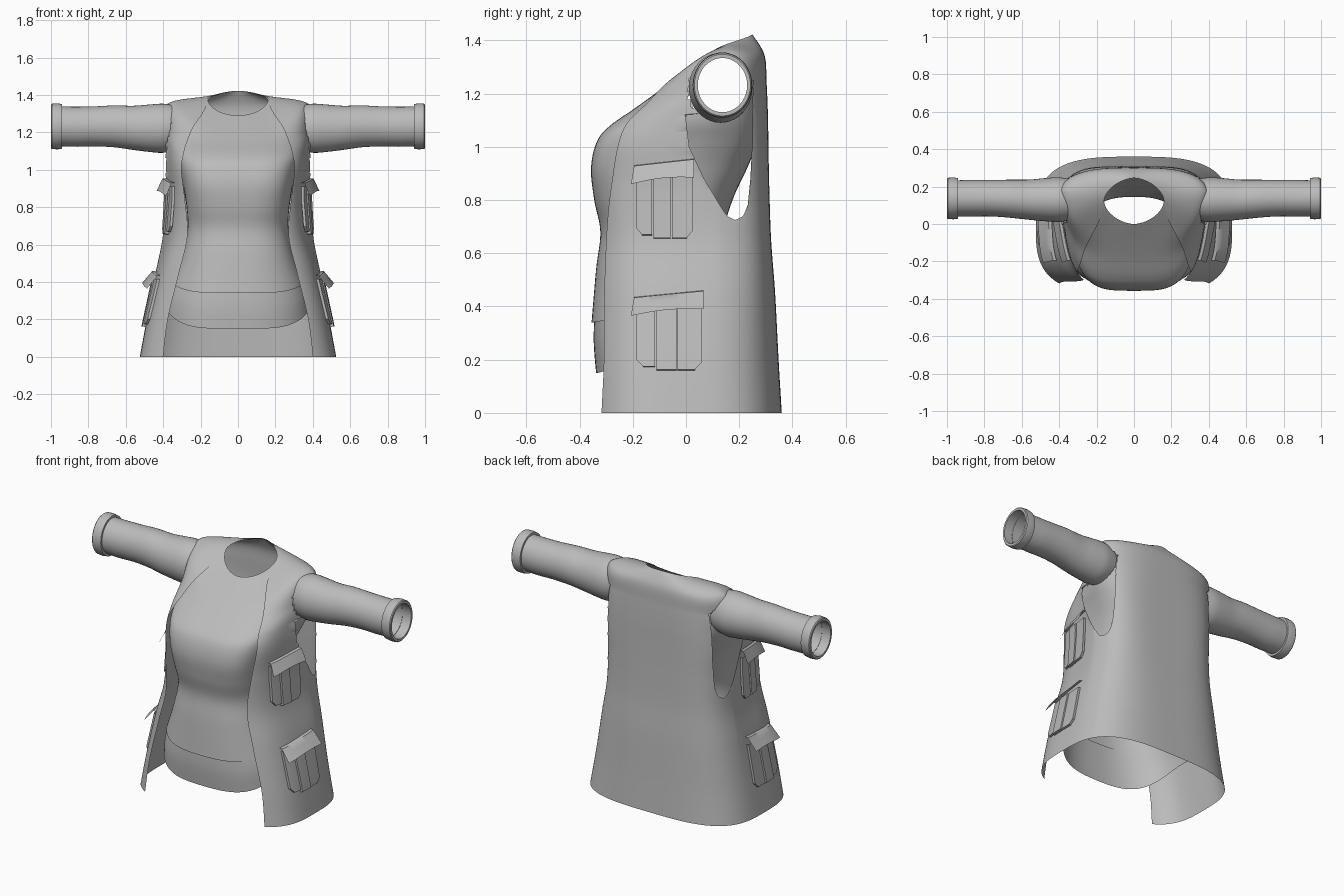
import bpy, bmesh, math

if "Cube" in bpy.data.objects:
    bpy.data.objects.remove(bpy.data.objects["Cube"])

mat = bpy.data.materials.new("grey_cloth")
mat.diffuse_color = (0.5, 0.5, 0.5, 1)
mat.use_nodes = True
mat.node_tree.nodes["Principled BSDF"].inputs["Base Color"].default_value = mat.diffuse_color


def lerp_table(table, t):
    """Piecewise linear lookup: rows are (key, value, value...)."""
    for a, b in zip(table, table[1:]):
        if a[0] <= t <= b[0]:
            k = (t - a[0]) / (b[0] - a[0])
            return [p + (q - p) * k for p, q in zip(a[1:], b[1:])]
    return list(table[0 if t < table[0][0] else -1][1:])


def smooth_rows(rows, steps):
    """Catmull-Rom resampling of section rows."""
    out = []
    for i in range(len(rows) - 1):
        p = [rows[max(0, min(len(rows) - 1, i + k))] for k in (-1, 0, 1, 2)]
        for s in range(steps):
            t = s / steps
            out.append([0.5 * (2 * b + (c - a) * t + (2 * a - 5 * b + 4 * c - d) * t * t
                               + (3 * b - a - 3 * c + d) * t ** 3) for a, b, c, d in zip(*p)])
    return out + [list(rows[-1])]


def narrowing(taper, v):
    """Width factor: the section gets narrower towards the front."""
    return 1 - taper * max(0, min(1, (.4 - v) / 1.4))


def ring_point(row, ang):
    """Rounded-box section; ang 0 = right side, -90 deg = front."""
    w, yf, zf, yb, zb, n, bump, taper = row[:8]
    c, s = math.cos(ang), math.sin(ang)
    x = math.copysign(abs(c) ** (2 / n), c)
    v = math.copysign(abs(s) ** (2 / n), s)
    return (w * x * narrowing(taper, v), (yf + yb) / 2 + (yb - yf) / 2 * v,
            zf + (zb - zf) * (v + 1) / 2 + bump * x * x * (1 - v * v))


def grid_mesh(points, closed):
    bm = bmesh.new()
    vs = [[bm.verts.new(p) for p in r] for r in points]
    m = len(vs[0])
    for a, b in zip(vs, vs[1:]):
        for j in range(m if closed else m - 1):
            k = (j + 1) % m
            bm.faces.new((a[j], a[k], b[k], b[j]))
    return bm


def finish(bm, name, angle=50):
    me = bpy.data.meshes.new(name)
    bm.to_mesh(me)
    bm.free()
    ob = bpy.data.objects.new(name, me)
    bpy.context.collection.objects.link(ob)
    me.materials.append(mat)
    bpy.ops.object.select_all(action='DESELECT')
    ob.select_set(True)
    bpy.context.view_layer.objects.active = ob
    bpy.ops.object.shade_smooth_by_angle(angle=math.radians(angle))
    return ob


def cut(bm, inside, test=all):
    bmesh.ops.delete(bm, geom=[f for f in bm.faces if test(inside(v.co) for v in f.verts)],
                     context='FACES')


def loft(rows, steps, count):
    return grid_mesh([[ring_point(r, 2 * math.pi * j / count) for j in range(count)]
                      for r in smooth_rows(rows, steps)], True)


def in_sleeve(p):
    return abs(p.x) > .25 and math.hypot((p.y - .135) / .9, p.z - 1.23) < .108


# Shirt body: half width, front y, front z, back y, back z, squareness, side lift, taper
SHIRT = [
    (.355, -.355, .34, .22, .36, 2.5, .05, 0), (.30, -.338, .54, .17, .54, 2.5, 0, 0),
    (.27, -.322, .68, .145, .68, 2.6, 0, 0), (.275, -.345, .80, .175, .80, 3, 0, 0),
    (.30, -.357, .92, .23, .92, 3.6, 0, .05), (.34, -.335, 1.02, .27, 1.02, 3.8, 0, .12),
    (.38, -.285, 1.08, .285, 1.12, 3.6, 0, .2), (.395, -.185, 1.15, .285, 1.24, 3.2, 0, .26),
    (.37, -.09, 1.22, .28, 1.34, 2.8, .055, .26), (.16, 0, 1.29, .245, 1.42, 1.75, .015, 0)]
bm = loft(SHIRT, 6, 96)
cut(bm, in_sleeve, any)
finish(bm, "shirt_body")

# Lower layer below the shirt
finish(loft([(.385, -.338, .15, .23, .17, 2.5, .10, 0), (.37, -.347, .27, .22, .27, 2.5, .07, 0),
             (.335, -.343, .40, .20, .40, 2.5, .04, 0)], 6, 96), "shirt_hem")

# Open vest: the same columns plus the x of the front edge
VEST = [
    (.525, -.375, 0, .36, 0, 3.2, 0, 0, .40), (.49, -.37, .2, .348, .2, 3.2, 0, .02, .375),
    (.445, -.355, .45, .335, .45, 3.4, 0, .08, .315), (.405, -.34, .65, .32, .65, 3.8, 0, .16, .27),
    (.395, -.345, .85, .313, .85, 4, 0, .2, .285), (.40, -.335, 1.0, .31, 1.0, 4, 0, .2, .302),
    (.405, -.29, 1.085, .308, 1.12, 3.7, 0, .22, .29), (.41, -.193, 1.16, .303, 1.24, 3.2, 0, .24, .265),
    (.385, -.097, 1.23, .295, 1.345, 2.8, .055, .25, .225),
    (.165, -.005, 1.295, .25, 1.422, 1.75, .015, 0, .163)]
COLS = 160
points = []
for r in smooth_rows(VEST, 14):
    start = -math.pi / 2
    while start < 0 and ring_point(r, start)[0] < r[8]:
        start += .002
    points.append([ring_point(r, start + (math.pi - 2 * start) * j / COLS) for j in range(COLS + 1)])
bm = grid_mesh(points, False)
# Armholes: z, centre y, half width
ARMHOLE = [(.725, .185, 0), (.74, .185, .03), (.78, .18, .052), (.88, .155, .087), (1.0, .13, .118),
           (1.1, .125, .125), (1.25, .13, .125), (1.33, .13, .06)]


def in_armhole(p):
    c, h = lerp_table(ARMHOLE, p.z)
    return abs(p.x) > .3 and .725 < p.z < 1.33 and abs(p.y - c) < h


cut(bm, in_armhole)
for v in bm.verts:
    if in_armhole(v.co) and v.co.z < 1.12:
        if v.co.z < .775:
            while in_armhole(v.co):
                v.co.z -= .001
        else:
            c, h = lerp_table(ARMHOLE, v.co.z)
            v.co.y = c + math.copysign(h, v.co.y - c)
cut(bm, in_sleeve, any)
finish(bm, "vest")

# Sleeves: x, centre y, centre z, radius
SLEEVE = [(.33, .13, 1.225, .118), (.40, .13, 1.222, .131), (.47, .13, 1.222, .127),
          (.56, .13, 1.224, .118), (.66, .135, 1.232, .112), (.76, .138, 1.232, .107),
          (.86, .138, 1.230, .107), (.95, .137, 1.232, .106)]
CUFF = [(.94, .104), (.94, .119), (.965, .123), (.995, .121), (1.0, .116), (1.0, .102), (.95, .102)]


def tube(rows, sx, name, angle):
    n = 40
    finish(grid_mesh([[(sx * x, y + .91 * r * math.cos(2 * math.pi * j / n),
                        z + r * math.sin(2 * math.pi * j / n)) for j in range(n)]
                      for x, y, z, r in rows], True), name, angle)


VEST_SIDE = [(r[2], r[0], r[1], r[3], r[5], r[7]) for r in VEST[:6]]


def vest_x(y, z):
    w, yf, yb, n, taper = lerp_table(VEST_SIDE, z)
    v = max(-1, min(1, (y - (yf + yb) / 2) / ((yb - yf) / 2)))
    return w * (1 - abs(v) ** n) ** (1 / n) * narrowing(taper, v)


def pocket(sx, y0, y1, z0, z1, flare, name):
    w, h = y1 - y0, z1 - z0
    # Three pleats standing off the vest, with gaps between them
    for k, (a, b, lift) in enumerate(((.03, .30, .016), (.32, .61, .022), (.63, .98, .016))):
        rows = []
        for t in (0, .01, .1, .25, .4, .55, .7, .85):
            z = z0 + h * t + .012 * (k == 0) * (1 - t)
            inset = .10 * w if t < .1 else 0
            lo = y0 + a * w + (inset if k == 0 else 0)
            hi = y0 + b * w - (inset if k == 2 else 0)
            ys = [lo + (hi - lo) * j / 6 for j in range(7)]
            off = .003 if t == 0 else lift
            rows.append([(sx * (vest_x(lo, z) + .002), lo, z)]
                        + [(sx * (vest_x(y, z) + off), y, z) for y in ys]
                        + [(sx * (vest_x(hi, z) + .002), hi, z)])
        finish(grid_mesh(rows, False), f"{name}_pleat_{k + 1}", 30)
    # Flared flap, slightly tilted up towards the back
    rows = []
    for t in (0, .03, .4, .75, 1):
        row = []
        for j in range(13):
            u = j / 12
            y = y0 - .012 * t + (w + .012 * t) * u
            z = z1 - .025 * (1 - u) - t * .07 + .01 * t * math.sin(math.pi * u)
            row.append((sx * (vest_x(y, z) + .004 + .016 * min(1, t / .03) + flare * t), y, z))
        rows.append(row)
    finish(grid_mesh(rows, False), name + "_flap", 40)


for sx, side in ((1, "right"), (-1, "left")):
    tube(smooth_rows(SLEEVE, 4), sx, side + "_sleeve", 60)
    tube([(x, .137, 1.232, r) for x, r in CUFF], sx, side + "_cuff", 35)
    pocket(sx, -.195, .03, .655, .955, .035, side + "_upper_pocket")
    pocket(sx, -.195, .065, .16, .46, .045, side + "_lower_pocket")
